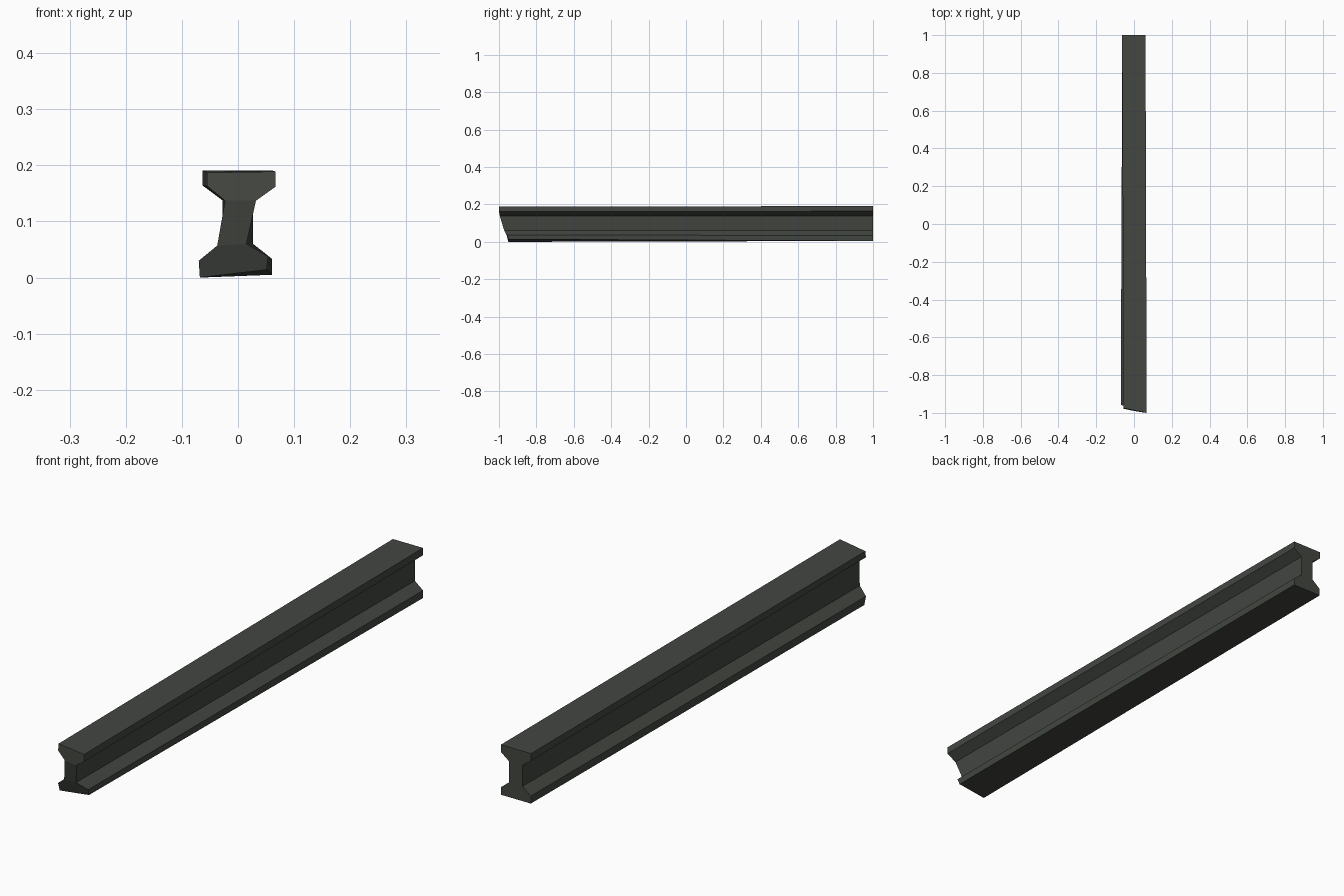
import bpy, bmesh

# Cross-section at the straight back end (x, z), counter-clockwise from lower left
back = [(-0.062, 0.005), (0.061, 0.005), (0.061, 0.033), (0.027, 0.060),
        (0.027, 0.138), (0.061, 0.164), (0.061, 0.191), (-0.063, 0.191),
        (-0.063, 0.164), (-0.028, 0.138), (-0.028, 0.060), (-0.062, 0.033)]

# Twisted, broken front end (x, y, z)
front = [(-0.068, -0.950, 0.000), (0.051, -0.948, 0.014), (0.054, -0.957, 0.038),
         (0.015, -0.972, 0.060), (0.032, -0.995, 0.137), (0.067, -1.0, 0.162),
         (0.067, -1.0, 0.189), (-0.055, -0.975, 0.187), (-0.055, -0.978, 0.163),
         (-0.023, -0.985, 0.137), (-0.037, -0.968, 0.057), (-0.070, -0.957, 0.030)]

mat = bpy.data.materials.new("dark_green_grey_steel")
mat.diffuse_color = (0.056, 0.063, 0.053, 1)

bm = bmesh.new()
f = [bm.verts.new(p) for p in front]
b = [bm.verts.new((x, 1.0, z)) for x, z in back]
n = len(f)

# Long sides of the beam
for i in range(n):
    j = (i + 1) % n
    bm.faces.new((f[i], f[j], b[j], b[i]))

# End caps: bottom flange, web, top flange
for ids in ((0, 1, 2, 3, 10, 11), (3, 4, 9, 10), (4, 5, 6, 7, 8, 9)):
    bm.faces.new([f[i] for i in ids])
    bm.faces.new([b[i] for i in reversed(ids)])

bmesh.ops.recalc_face_normals(bm, faces=bm.faces[:])
mesh = bpy.data.meshes.new("steel_beam")
bm.to_mesh(mesh)
bm.free()
mesh.materials.append(mat)
beam = bpy.data.objects.new("steel_beam", mesh)
bpy.context.collection.objects.link(beam)
